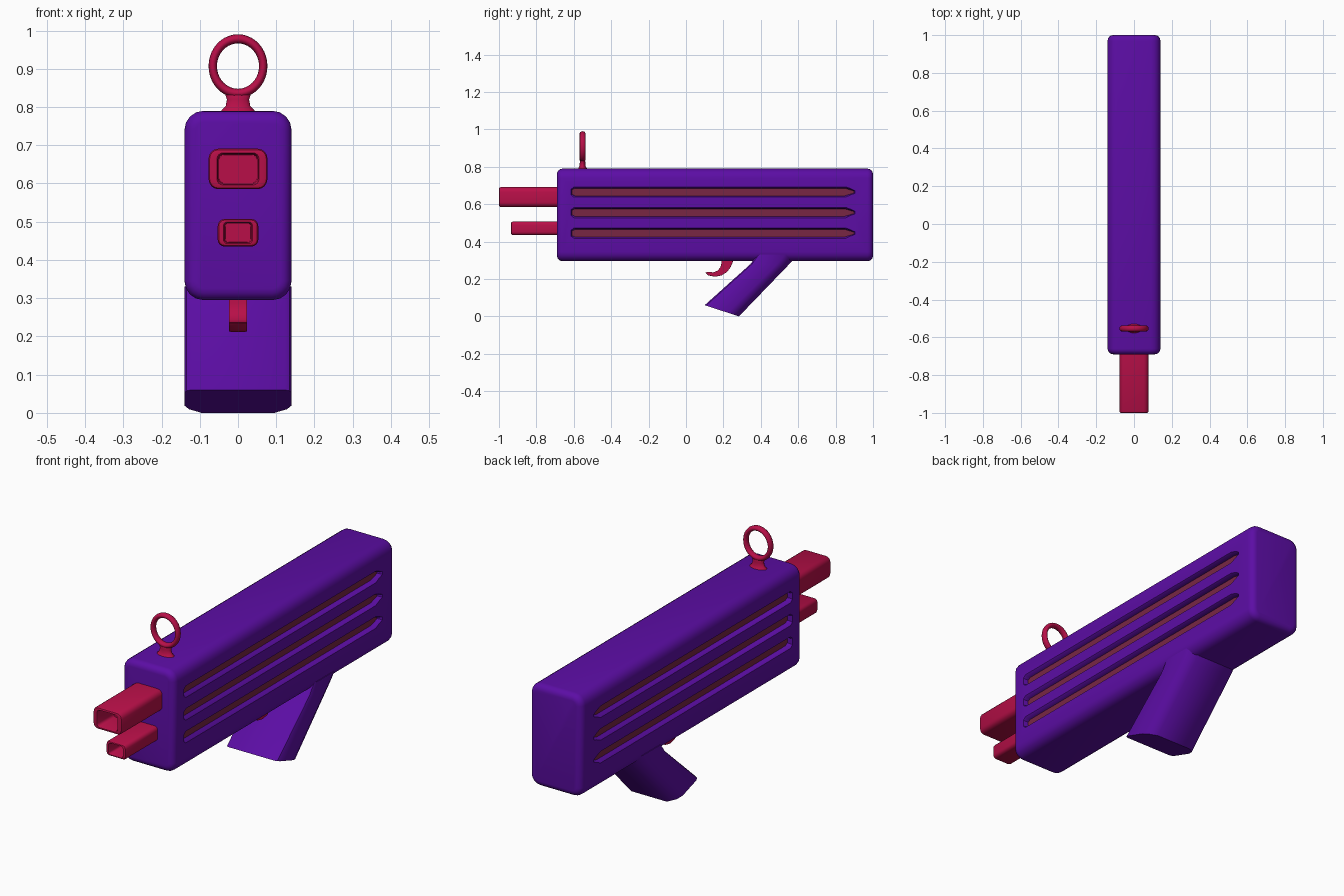
import bpy, bmesh, math
from mathutils import Vector

if "Cube" in bpy.data.objects:
    bpy.data.objects.remove(bpy.data.objects["Cube"])


def material(name, srgb):
    m = bpy.data.materials.new(name)
    lin = [((c / 255 + 0.055) / 1.055) ** 2.4 if c > 10 else c / 255 / 12.92 for c in srgb]
    m.diffuse_color = (*lin, 1)
    m.use_nodes = True
    m.node_tree.nodes["Principled BSDF"].inputs["Base Color"].default_value = m.diffuse_color
    return m


purple = material("purple", (92, 13, 165))
red = material("crimson", (184, 15, 72))
brown = material("groove_maroon", (120, 38, 68))


def loft(name, rings, mats, angle=40, floor_rule=None):
    """Skin a list of equal-length point rings and cap both ends."""
    bm = bmesh.new()
    vs = [[bm.verts.new(p) for p in r] for r in rings]
    n = len(rings[0])
    for a, b in zip(vs, vs[1:]):
        for i in range(n):
            bm.faces.new((a[i], a[(i + 1) % n], b[(i + 1) % n], b[i]))
    bm.faces.new(vs[0][::-1])
    bm.faces.new(vs[-1])
    bmesh.ops.recalc_face_normals(bm, faces=bm.faces)
    if floor_rule:
        for f in bm.faces:
            f.material_index = 1 if floor_rule(f) else 0
    me = bpy.data.meshes.new(name)
    bm.to_mesh(me)
    bm.free()
    for m in mats:
        me.materials.append(m)
    ob = bpy.data.objects.new(name, me)
    bpy.context.collection.objects.link(ob)
    smooth(ob, angle)
    return ob


def smooth(ob, angle):
    bpy.ops.object.select_all(action='DESELECT')
    ob.select_set(True)
    bpy.context.view_layer.objects.active = ob
    bpy.ops.object.shade_smooth_by_angle(angle=math.radians(angle))


def rounded(hx, hz, r, y, zc, n=4):
    """Rounded rectangle in the xz plane."""
    pts = []
    for k, (sx, sz) in enumerate(((1, 1), (-1, 1), (-1, -1), (1, -1))):
        for i in range(n + 1):
            a = math.radians(90 * k + 90 * i / n)
            pts.append((sx * (hx - r) + r * math.cos(a), y, zc + sz * (hz - r) + r * math.sin(a)))
    return pts


# Main body with softened ends
rings = []
R, y0, y1 = 0.03, -0.69, 1.0
for k in range(5):
    a = math.radians(90 * k / 4)
    d = R * (1 - math.sin(a))
    rings.append(rounded(0.14 - d, 0.2475 - d, 0.05 - d, y0 + R * (1 - math.cos(a)), 0.5425))
rings += [[(x, y0 + y1 - y, z) for x, y, z in r] for r in rings[::-1]]
body = loft("body", rings, [purple, brown])

# Side grooves: walls purple, floors maroon
for s in (-1, 1):
    for z in (0.665, 0.555, 0.445):
        def groove_ring(x, h, inset):
            ya, yb = -0.615 + inset, 0.905 - inset
            return [(s * x, y, z + dz) for y, dz in (
                (ya, -h * .6), (ya + .015, -h), (yb - .05, -h), (yb, -h * .25),
                (yb, h * .25), (yb - .05, h), (ya + .015, h), (ya, h * .6))]
        cut = loft("groove_cutter", [groove_ring(0.116, 0.02, 0.006), groove_ring(0.134, 0.023, 0.003),
                                     groove_ring(0.145, 0.032, 0)],
                   [purple, brown], floor_rule=lambda f: abs(f.calc_center_median().x) < 0.12)
        cut.hide_render = True
        mod = body.modifiers.new("groove", 'BOOLEAN')
        mod.operation, mod.solver, mod.object = 'DIFFERENCE', 'EXACT', cut
        bpy.context.view_layer.objects.active = body
        # keep this cut ahead of the smoothing by angle
        bpy.ops.object.modifier_apply(modifier=mod.name)
        bpy.data.objects.remove(cut)
smooth(body, 40)

# Slanted grip, section runs front (t=0) to back (t=1)
half = [(0.122, 0), (0.135, 0.04), (0.14, 0.12), (0.14, 0.68), (0.128, 0.84), (0.095, 1)]
section = half + [(-x, t) for x, t in half[::-1]]


def grip_ring(front, back):
    f, b = Vector(front), Vector(back)
    return [(x, *(f.lerp(b, t))) for x, t in section]


loft("grip", [grip_ring((0.10, 0.06), (0.283, 0.0)), grip_ring((0.345, 0.28), (0.548, 0.275)),
              grip_ring((0.38, 0.33), (0.60, 0.33))], [purple])


# Two hollow barrels
def barrel(name, hx, hz, y, zc, r, wall_x, wall_z):
    ix, iz = hx - wall_x, hz - wall_z
    loft(name, [rounded(hx, hz, r, -0.66, zc), rounded(hx, hz, r, y + 0.008, zc),
                rounded(hx - .003, hz - .003, r - .003, y + 0.002, zc),
                rounded(hx - .008, hz - .008, r - .006, y, zc),
                rounded(ix + .003, iz + .003, r * .6, y, zc),
                rounded(ix, iz, r * .55, y + 0.006, zc),
                rounded(ix * .95, iz * .95, r * .5, y + 0.12, zc)], [red])


barrel("upper_barrel", 0.077, 0.053, -1.0, 0.638, 0.026, 0.025, 0.014)
barrel("lower_barrel", 0.053, 0.036, -0.935, 0.471, 0.018, 0.018, 0.010)

# Hooked trigger
hook = [(0.252, 0.31), (0.25, 0.29), (0.238, 0.262), (0.22, 0.238), (0.19, 0.219), (0.155, 0.212),
        (0.12, 0.219), (0.103, 0.235), (0.12, 0.238), (0.145, 0.235), (0.168, 0.244),
        (0.184, 0.262), (0.19, 0.285), (0.19, 0.31)]
hc = Vector((0.19, 0.245))
loft("trigger", [[(x, *(hc.lerp(Vector(p), k))) for p in hook]
                 for x, k in ((-0.023, 0.98), (-0.018, 1), (0.018, 1), (0.023, 0.98))], [red])

# Oval sight ring
bpy.ops.mesh.primitive_torus_add(major_segments=40, minor_segments=12, major_radius=0.066,
                                 minor_radius=0.011, location=(0, -0.553, 0.907),
                                 rotation=(math.pi / 2, 0, 0))
ring = bpy.context.object
ring.name = "sight_ring"
ring.scale = (1, 1.08, 1.4)
ring.data.materials.append(red)
smooth(ring, 60)

# Flared stem below the ring
loft("sight_stem", [[(w * math.cos(i * math.pi / 8), -0.553 + d * math.sin(i * math.pi / 8), z)
                     for i in range(16)]
                    for w, d, z in ((0.048, 0.03, 0.782), (0.042, 0.022, 0.793), (0.032, 0.016, 0.803),
                                    (0.029, 0.015, 0.82), (0.033, 0.014, 0.832), (0.03, 0.01, 0.842))],
     [red], angle=60)
